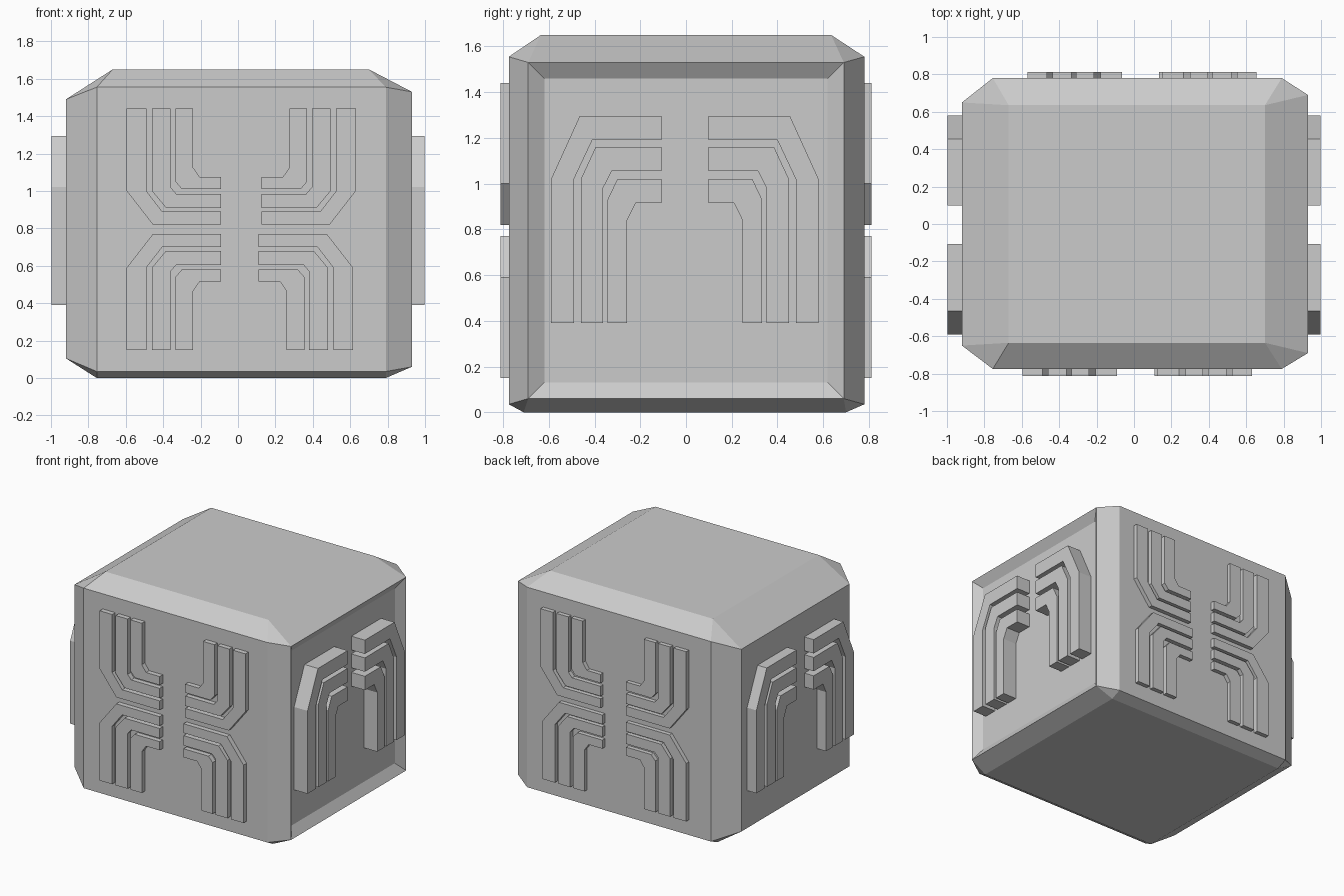
import bpy
import bmesh

cube = bpy.data.objects.get("Cube")
if cube:
    bpy.data.objects.remove(cube, do_unlink=True)


def add_object(name, bm):
    bmesh.ops.recalc_face_normals(bm, faces=bm.faces)
    mesh = bpy.data.meshes.new(name)
    bm.to_mesh(mesh)
    bm.free()
    obj = bpy.data.objects.new(name, mesh)
    bpy.context.collection.objects.link(obj)
    return obj


# Chamfered body: the hull of its six flat faces
def build_body():
    left, right = -0.755, 0.79
    boxes = [
        ((left, right), (-0.775, 0.78), (0.035, 1.555)),   # front and back
        ((-0.67, 0.70), (-0.635, 0.635), (1.65,)),         # top
        ((left, right), (-0.71, 0.70), (0.0,)),            # bottom
        ((-0.92,), (-0.65, 0.65), (0.105, 1.49)),          # flat side
        ((0.93,), (-0.69, 0.69), (0.06, 1.53)),            # panelled side
    ]
    bm = bmesh.new()
    for xs, ys, zs in boxes:
        for x in xs:
            for y in ys:
                for z in zs:
                    bm.verts.new((x, y, z))
    bmesh.ops.convex_hull(bm, input=bm.verts)
    bmesh.ops.dissolve_limit(bm, angle_limit=0.01, verts=bm.verts, edges=bm.edges)
    # Shallow recessed panel on the +x side
    bm.normal_update()
    panel = max(bm.faces, key=lambda f: f.calc_center_median().x)
    bmesh.ops.inset_region(bm, faces=[panel], thickness=0.1, depth=-0.045)
    add_object("body", bm)


# Outline of one bent band: a straight leg, a slanted knee and a flat arm
def band_outline(band, foot, tip):
    leg_out, leg_in, knee_out, knee_in, bend_out, bend_in, arm_out, arm_in = band
    return [(leg_out, foot), (leg_out, knee_out), (bend_out, arm_out), (tip, arm_out),
            (tip, arm_in), (bend_in, arm_in), (leg_in, knee_in), (leg_in, foot)]


def add_bands(name, bands, foot, tip, transform, place, base, outer):
    bm = bmesh.new()
    for band in bands:
        outline = [transform(u, v) for u, v in band_outline(band, foot, tip)]
        face = bm.faces.new([bm.verts.new(place(u, v, base)) for u, v in outline])
        result = bmesh.ops.extrude_face_region(bm, geom=[face])
        top = [e for e in result["geom"] if isinstance(e, bmesh.types.BMVert)]
        shift = [b - a for a, b in zip(place(0, 0, base), place(0, 0, outer))]
        bmesh.ops.translate(bm, vec=shift, verts=top)
    add_object(name, bm)


# Bands: leg outer/inner, knee outer/inner, bend outer/inner, arm outer/inner
PANEL_BANDS = [
    (-0.595, -0.49, 1.0, 1.0, -0.455, -0.405, 0.82, 0.89),
    (-0.46, -0.36, 1.0, 1.02, -0.385, -0.33, 0.91, 0.985),
    (-0.335, -0.24, 1.05, 1.125, -0.30, -0.205, 1.01, 1.075),
]
SIDE_BANDS = [
    (-0.59, -0.49, 1.02, 1.02, -0.465, -0.41, 1.295, 1.19),
    (-0.46, -0.363, 1.02, 0.98, -0.395, -0.325, 1.16, 1.055),
    (-0.343, -0.257, 0.93, 0.84, -0.30, -0.22, 1.02, 0.915),
]

build_body()

# Four mirrored groups on the front and on the back
for side, sign, offset in (("front", -1, 0.0), ("back", 1, 0.025)):
    def place(u, v, depth, sign=sign, offset=offset):
        return (u + offset, sign * depth, v)

    for upper in (True, False):
        for mirrored in (False, True):
            def transform(u, v, upper=upper, mirrored=mirrored):
                centre = 0.0175 if upper else 0.01
                return (2 * centre - u if mirrored else u,
                        v if upper else 1.59 - v)

            label = f"{side}_{'upper' if upper else 'lower'}_{'left' if mirrored else 'right'}_bands"
            add_bands(label, PANEL_BANDS, 1.44, -0.09, transform, place, 0.75, 0.812)

# Two mirrored groups forming an arch on each side
for side, sign in (("left", 1), ("right", -1)):
    def place(u, v, depth, sign=sign):
        return (sign * depth, u, v)

    for mirrored in (False, True):
        def transform(u, v, mirrored=mirrored):
            return (-0.01 - u if mirrored else u, v)

        label = f"{side}_side_{'rear' if mirrored else 'fore'}_bands"
        add_bands(label, SIDE_BANDS, 0.39, -0.108, transform, place, 0.86, 0.998)
